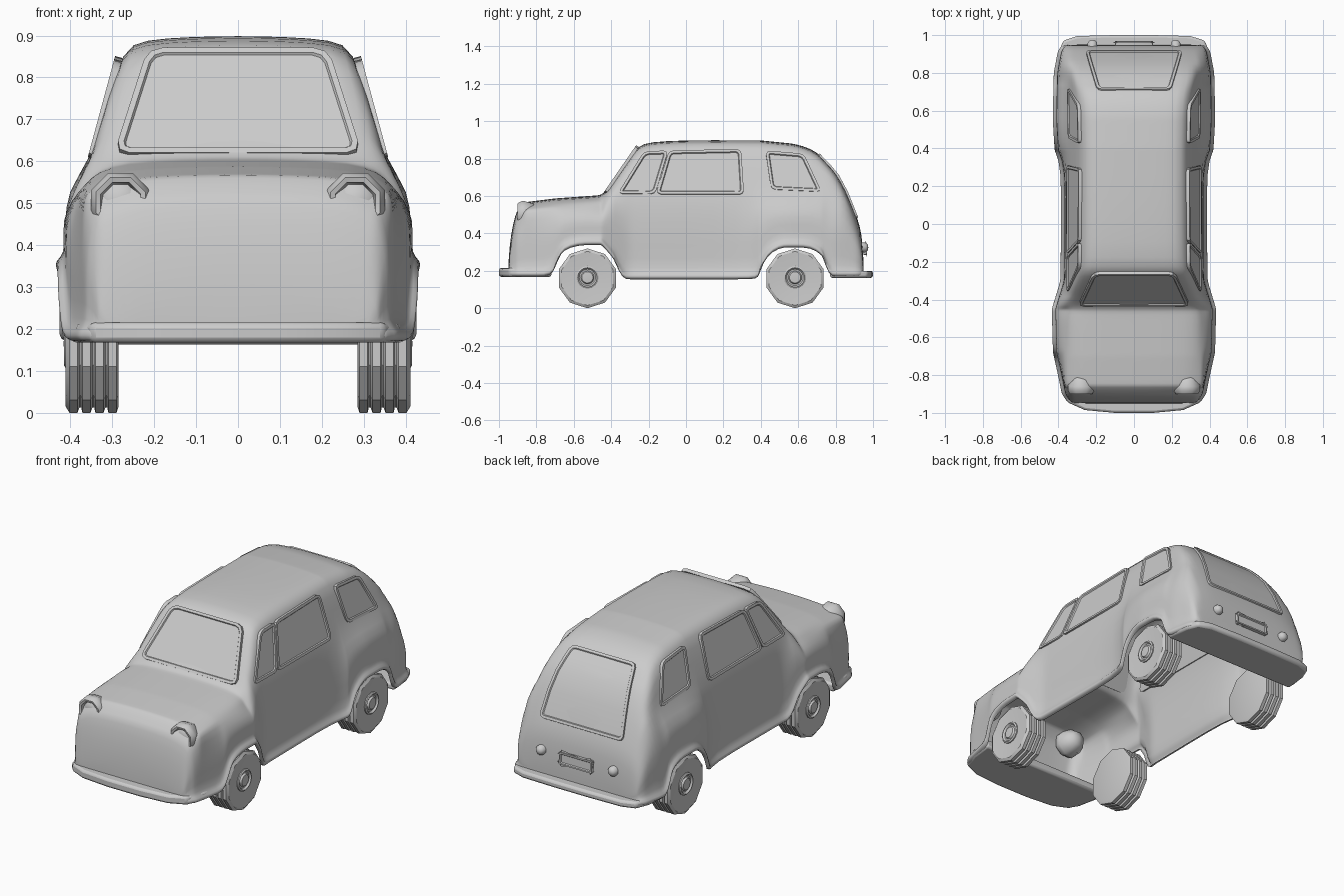
import bpy, bmesh, math
from mathutils import Vector

if "Cube" in bpy.data.objects:
    bpy.data.objects.remove(bpy.data.objects["Cube"])


def make(name, bm, mirror=False, angle=35):
    me = bpy.data.meshes.new(name)
    bm.to_mesh(me)
    bm.free()
    ob = bpy.data.objects.new(name, me)
    bpy.context.collection.objects.link(ob)
    bpy.ops.object.select_all(action='DESELECT')
    ob.select_set(True)
    bpy.context.view_layer.objects.active = ob
    bpy.ops.object.shade_smooth_by_angle(angle=math.radians(angle))
    if mirror:
        m = ob.modifiers.new("mirror", 'MIRROR')
        m.use_clip = True
    return ob


def interp(curve, y):
    if y <= curve[0][0]:
        return curve[0][1]
    for (a, p), (b, q) in zip(curve, curve[1:]):
        if y <= b:
            return p + (q - p) * (y - a) / (b - a)
    return curve[-1][1]


# Body guide curves along y: roof line, lower edge with arches, fender width, belt width
TOP = [(-.95, .25), (-.937, .40), (-.91, .51), (-.86, .568), (-.7, .588), (-.46, .605), (-.43, .625),
       (-.34, .75), (-.255, .868), (-.2, .89), (0, .9), (.4, .898), (.58, .88), (.67, .855), (.72, .815),
       (.8, .73), (.85, .645), (.89, .55), (.92, .47), (.94, .40), (.95, .25)]
BOTTOM = [(-.95, .17), (-.72, .17), (-.70, .22), (-.66, .31), (-.58, .338), (-.45, .338), (-.39, .27),
          (-.34, .155), (.38, .155), (.43, .28), (.5, .325), (.67, .325), (.73, .28), (.765, .17), (.95, .17)]
WIDTH = [(-.95, .33), (-.9, .365), (-.8, .385), (-.68, .412), (-.45, .418), (-.3, .372), (.3, .367),
         (.39, .403), (.55, .413), (.8, .408), (.92, .385), (.95, .36)]
BELT = [(-.95, .31), (-.85, .37), (-.5, .38), (-.38, .357), (.85, .352), (.95, .33)]


def cabin_x(z):
    return .345 - .27 * (z - .61)


def section(y):
    zt, zb, w, ws = (interp(c, y) for c in (TOP, BOTTOM, WIDTH, BELT))
    zs = min(.53 if y < -.44 else .6, zt - .05)
    zr = zt - .03
    wr = min(cabin_x(zr), ws - .04)
    zl = min(zb + .04, zs)
    pts = [(w - .005, zb), (w + .018, zb + .004), (w + .018, zb + .026), (w - .005, zl),
           (w, zl + (zs - zl) * .35), (w * .6 + max(w, ws) * .4 - .004, zl + (zs - zl) * .7), (ws, zs),
           ((ws + wr) / 2, (zs + zr) / 2), (wr, zr), (wr * .82, zt - .009), (wr * .4, zt - .002), (0, zt)]
    return [Vector((x, y, z)) for x, z in pts]


# Hollow body shell
bm = bmesh.new()
ys = sorted({p[0] for c in (TOP, BOTTOM, WIDTH, BELT) for p in c})
ys = [y for i, y in enumerate(ys) if i == 0 or y - ys[i - 1] > .004]
rows = [[bm.verts.new(p) for p in section(y)] for y in ys]
for a, b in zip(rows, rows[1:]):
    for j in range(len(a) - 1):
        bm.faces.new((a[j], b[j], b[j + 1], a[j + 1]))
bm.faces.new(rows[0] + [bm.verts.new((0, ys[0], .17))])
bm.faces.new([bm.verts.new((0, ys[-1], .17))] + rows[-1][::-1])
body = make("body_shell", bm, True, 180)
body.modifiers.new("smooth", 'SUBSURF').levels = 1
body.modifiers["smooth"].render_levels = 1


# Windows: a strip of quads, raised, with a frame and a recessed pane
def pane(name, strip, out, mirror=False, rim=.014, corner=.025):
    bm = bmesh.new()
    vs = [[bm.verts.new(p) for p in row] for row in strip]
    for a, b in zip(vs, vs[1:]):
        bm.faces.new((a[0], a[1], b[1], b[0]))
    bm.normal_update()
    out = Vector(out)
    if sum(f.normal.dot(out) for f in bm.faces) < 0:
        bmesh.ops.reverse_faces(bm, faces=bm.faces[:])
    ends = [v for v in bm.verts if len(v.link_edges) == 2]
    bmesh.ops.bevel(bm, geom=ends, offset=corner, segments=2, profile=.5, affect='VERTICES')
    bm.normal_update()
    n = sum((f.normal for f in bm.faces), Vector()).normalized()
    bmesh.ops.translate(bm, verts=bm.verts[:], vec=n * -.012)
    g = bmesh.ops.extrude_face_region(bm, geom=bm.faces[:])["geom"]
    bmesh.ops.translate(bm, verts=[e for e in g if isinstance(e, bmesh.types.BMVert)], vec=n * .018)
    top = [e for e in g if isinstance(e, bmesh.types.BMFace)]
    bm.normal_update()
    bmesh.ops.inset_region(bm, faces=top, thickness=rim, use_even_offset=True)
    bmesh.ops.inset_region(bm, faces=top, thickness=.004, depth=-.006, use_even_offset=True)
    return make(name, bm, mirror, 30)


def side_pane(name, yz):
    p = [(cabin_x(z) + .007, y, z) for y, z in yz]
    pane(name, [(p[0], p[1]), (p[3], p[2])], (1, 0, 0), True)


def screen_y(z):
    return -.436 + (z - .615) * .69


pane("windshield", [((-s, screen_y(.618), .618), (s, screen_y(.618), .618)) if k == 0 else
                    ((-s, screen_y(.868), .868), (s, screen_y(.868), .868))
                    for k, s in enumerate((.295, .215))], (0, -1, 1), corner=.035)
pane("rear_window", [((-s, y, interp(TOP, y)), (s, y, interp(TOP, y)))
                     for y, s in ((.71, .195), (.76, .21), (.81, .225), (.86, .24), (.915, .255))], (0, 1, 1))
side_pane("front_quarter_window", [(-.365, .612), (-.225, .838), (-.095, .842), (-.165, .61)])
side_pane("door_window", [(-.16, .61), (-.092, .842), (.295, .85), (.31, .608)])
side_pane("rear_side_window", [(.455, .635), (.425, .842), (.63, .825), (.725, .622)])


# Bumpers: flat plates closing both ends of the underside
def bumper(name, half, z0, z1):
    bm = bmesh.new()
    plan = half + [(-x, y) for x, y in reversed(half)]
    f = bm.faces.new([bm.verts.new((x, y, z0)) for x, y in plan])
    g = bmesh.ops.extrude_face_region(bm, geom=[f])["geom"]
    bmesh.ops.translate(bm, verts=[e for e in g if isinstance(e, bmesh.types.BMVert)], vec=(0, 0, z1 - z0))
    bmesh.ops.recalc_face_normals(bm, faces=bm.faces[:])
    ob = make(name, bm)
    b = ob.modifiers.new("bevel", 'BEVEL')
    b.width, b.segments = .012, 2


bumper("front_bumper", [(.1, -1), (.26, -.985), (.35, -.945), (.385, -.85), (.4, -.72)], .168, .215)
bumper("rear_bumper", [(.1, 1), (.3, .995), (.375, .97), (.402, .9), (.415, .77)], .163, .2)


# Turned parts: profile of (radius, distance along the axis)
def lathe(name, profile, n, axis, centre, angle=35):
    bm = bmesh.new()
    rings = []
    for k in range(n):
        a = 2 * math.pi * k / n + (math.pi / 2 if axis == 'x' else math.pi / n)
        c, s = math.cos(a), math.sin(a)
        rings.append([bm.verts.new(Vector(centre) + Vector((d, r * c, r * s) if axis == 'x' else (r * c, d, r * s)))
                      for r, d in profile])
    for k in range(n):
        a, b = rings[k], rings[(k + 1) % n]
        for j in range(len(profile) - 1):
            bm.faces.new((a[j], b[j], b[j + 1], a[j + 1]))
    bmesh.ops.remove_doubles(bm, verts=bm.verts[:], dist=.0005)
    bmesh.ops.recalc_face_normals(bm, faces=bm.faces[:])
    return make(name, bm, True, angle)


# Ten-sided wheels with grooved tread and round hubs
tread = [(0, .29), (.145, .285)]
for i in range(4):
    x = .287 + i * .031
    tread += [(.16, x + .003), (.16, x + .022), (.147, x + .025), (.147, x + .029)]
tread = tread[:-2] + [(.145, .411), (.062, .404), (0, .404)]
hub = [(0, .38), (.06, .395), (.06, .41), (.052, .415), (.044, .405), (.036, .405), (.03, .414), (0, .416)]
for end, y in (("front", -.527), ("rear", .583)):
    lathe(end + "_wheel", tread, 10, 'x', (0, y, .16), 30)
    lathe(end + "_hub", hub, 16, 'x', (0, y, .165))

# Octagonal headlights and round tail lights
lathe("headlight", [(0, -.888), (.035, -.885), (.046, -.875), (.052, -.897), (.064, -.9), (.076, -.88),
                    (.076, -.86), (.062, -.82), (.04, -.79), (0, -.78)], 8, 'y', (.28, 0, .502), 50)
lathe("tail_light", [(0, .975), (.015, .972), (.026, .96), (.028, .93), (0, .92)], 10, 'y', (.22, 0, .325), 60)

# Blank number plate
pane("number_plate", [((-.1, .962, .285), (.1, .962, .285)), ((-.1, .958, .35), (.1, .958, .35))],
     (0, 1, 0), rim=.008, corner=.006)
